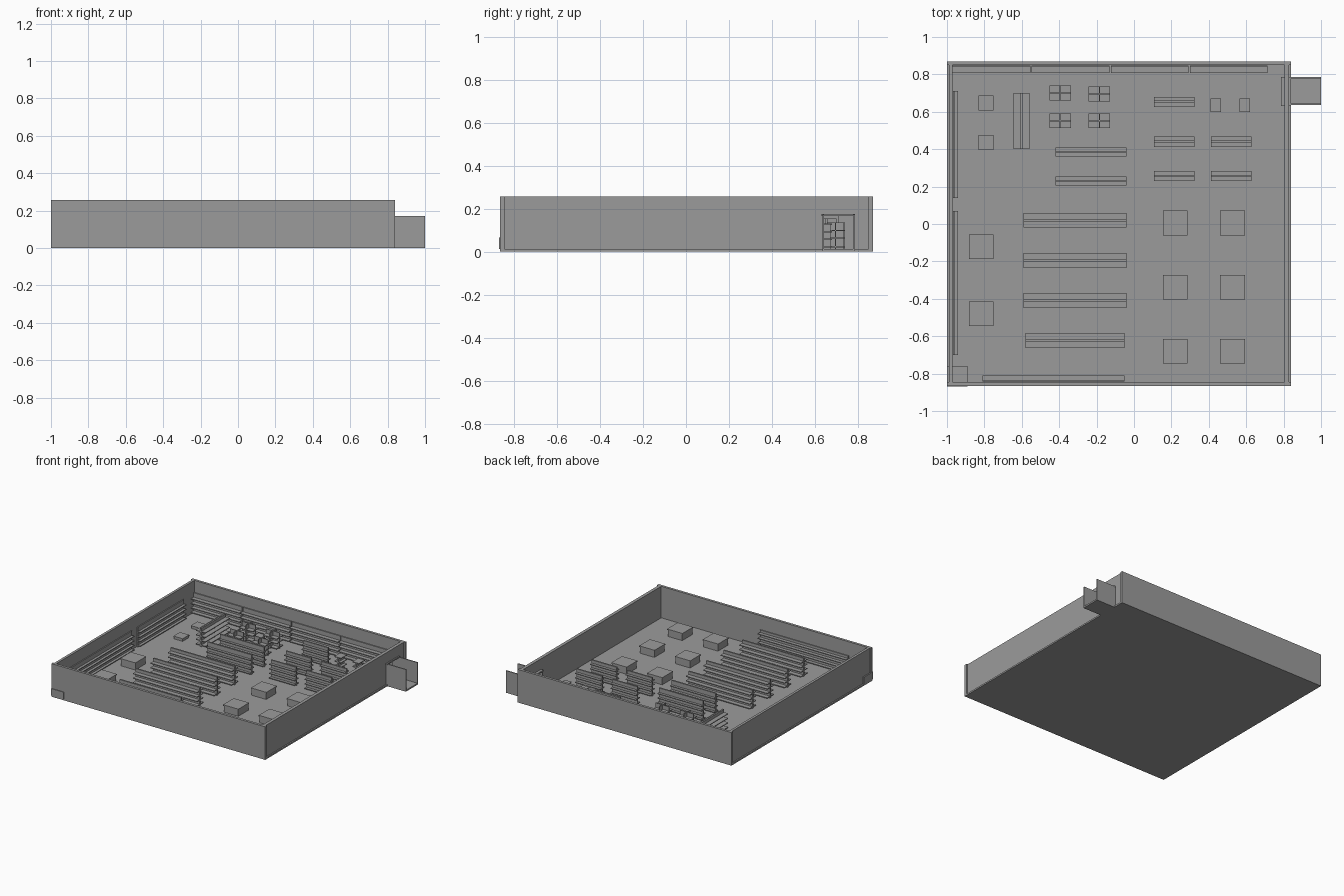
import bpy
import bmesh
from mathutils import Matrix, Vector

cube = bpy.data.objects.get("Cube")
if cube:
    bpy.data.objects.remove(cube, do_unlink=True)

grey = bpy.data.materials.new("plain grey")
grey.use_nodes = True
colour = (0.33, 0.33, 0.33, 1)
grey.diffuse_color = colour
grey.node_tree.nodes["Principled BSDF"].inputs["Base Color"].default_value = colour

FLOOR = 0.012
LEVELS = (0.02, 0.055, 0.09, 0.125)
BOARD = 0.006


def build(name, boxes):
    """One object made of boxes, each (x0, x1, y0, y1, z0, z1)."""
    bm = bmesh.new()
    for x0, x1, y0, y1, z0, z1 in boxes:
        centre = Vector((x0 + x1, y0 + y1, z0 + z1)) / 2
        size = Matrix.Diagonal((x1 - x0, y1 - y0, z1 - z0, 1))
        bmesh.ops.create_cube(bm, size=1, matrix=Matrix.Translation(centre) @ size)
    mesh = bpy.data.meshes.new(name)
    bm.to_mesh(mesh)
    bm.free()
    mesh.materials.append(grey)
    obj = bpy.data.objects.new(name, mesh)
    bpy.context.collection.objects.link(obj)
    return obj


def boards(x0, x1, y0, y1, levels=LEVELS):
    return [(x0, x1, y0, y1, z, z + BOARD) for z in levels]


def gondola(name, x0, x1, y0, y1, along_x=True, top=0.155):
    """Free-standing double-sided shelf with a central panel."""
    cx, cy, t = (x0 + x1) / 2, (y0 + y1) / 2, 0.006
    if along_x:
        panel = (x0, x1, cy - t, cy + t, FLOOR, top)
    else:
        panel = (cx - t, cx + t, y0, y1, FLOOR, top)
    build(name, [panel] + boards(x0, x1, y0, y1))


# Floor and walls
build("floor", [(-1, 0.84, -0.865, 0.87, 0, FLOOR)])
build("front_wall", [(-1, 0.84, -0.865, -0.845, FLOOR, 0.257)])
build("back_wall", [(-1, 0.84, 0.85, 0.87, FLOOR, 0.257)])
build("left_wall", [(-0.99, -0.97, -0.845, 0.85, FLOOR, 0.257)])
build("right_wall", [
    (0.805, 0.83, -0.845, 0.635, FLOOR, 0.257),
    (0.805, 0.83, 0.785, 0.85, FLOOR, 0.257),
    (0.805, 0.83, 0.635, 0.785, 0.17, 0.257),
])

# Entrance passage, open above and at its end
build("entrance_passage", [
    (0.83, 1, 0.635, 0.785, 0, FLOOR),
    (0.785, 1, 0.635, 0.643, FLOOR, 0.172),
    (0.785, 1, 0.777, 0.785, FLOOR, 0.172),
])
build("door_header", [(0.785, 0.84, 0.63, 0.787, 0.165, 0.175)])

# Corner box
build("corner_box", [(-1, -0.89, -0.87, -0.76, FLOOR, 0.065)])

# Shelves standing along the walls
for i, (y0, y1) in enumerate([(-0.7, 0.07), (0.14, 0.71)]):
    panel = (-0.968, -0.96, y0, y1, FLOOR, 0.165)
    build(f"left_wall_shelf_{i}", [panel] + boards(-0.96, -0.94, y0, y1))
for i in range(4):
    x0 = -0.97 + i * 0.423
    x1 = x0 + 0.416
    panel = (x0, x1, 0.84, 0.848, FLOOR, 0.165)
    build(f"back_wall_shelf_{i}", [panel] + boards(x0, x1, 0.808, 0.84))
build("front_wall_shelf",
      [(-0.81, -0.05, -0.843, -0.836, FLOOR, 0.15)] + boards(-0.81, -0.05, -0.836, -0.81))

# Long aisle shelves
for i, y in enumerate([0.02, -0.195, -0.408, -0.622]):
    inset = 0.01 if i == 3 else 0
    gondola(f"long_shelf_{i}", -0.59 + inset, -0.04 - inset, y - 0.04, y + 0.04)

# Middle and short shelves
for i, y in enumerate([0.385, 0.23]):
    gondola(f"middle_shelf_{i}", -0.42, -0.04, y - 0.025, y + 0.025, top=0.165)
for i, (x, y) in enumerate([(0.215, 0.653), (0.215, 0.44), (0.215, 0.257),
                            (0.52, 0.44), (0.52, 0.257)]):
    gondola(f"short_shelf_{i}", x - 0.108, x + 0.108, y - 0.027, y + 0.027)

# Shelves running front to back
gondola("side_shelf", -0.643, -0.56, 0.4, 0.7, along_x=False)
for i, x in enumerate([0.438, 0.592]):
    gondola(f"checkout_shelf_{i}", x - 0.028, x + 0.028, 0.6, 0.672, along_x=False, top=0.13)

# Crossed display racks
for i, (x, y) in enumerate([(-0.395, 0.7), (-0.185, 0.695), (-0.395, 0.552), (-0.185, 0.552)]):
    w, d, t = 0.058, 0.04, 0.003
    build(f"cross_rack_{i}", [
        (x - w, x + w, y - t, y + t, FLOOR, 0.135),
        (x - t, x + t, y - d, y + d, FLOOR, 0.135),
    ] + boards(x - w, x + w, y - d, y + d, (0.02, 0.06, 0.095)))


def table(name, x, y, half, top):
    h = half - 0.004
    build(name, [
        (x - h, x + h, y - h, y + h, FLOOR, top - 0.008),
        (x - half, x + half, y - half, y + half, top - 0.008, top),
    ])


# Display tables
for i, (x, y) in enumerate([(x, y) for x in (0.22, 0.527) for y in (0.005, -0.338, -0.68)]):
    table(f"display_table_{i}", x, y, 0.066, 0.07)
for i, y in enumerate([-0.122, -0.48]):
    table(f"left_table_{i}", -0.817, y, 0.066, 0.07)
for i, y in enumerate([0.648, 0.435]):
    table(f"low_stand_{i}", -0.792, y, 0.04, 0.035)
